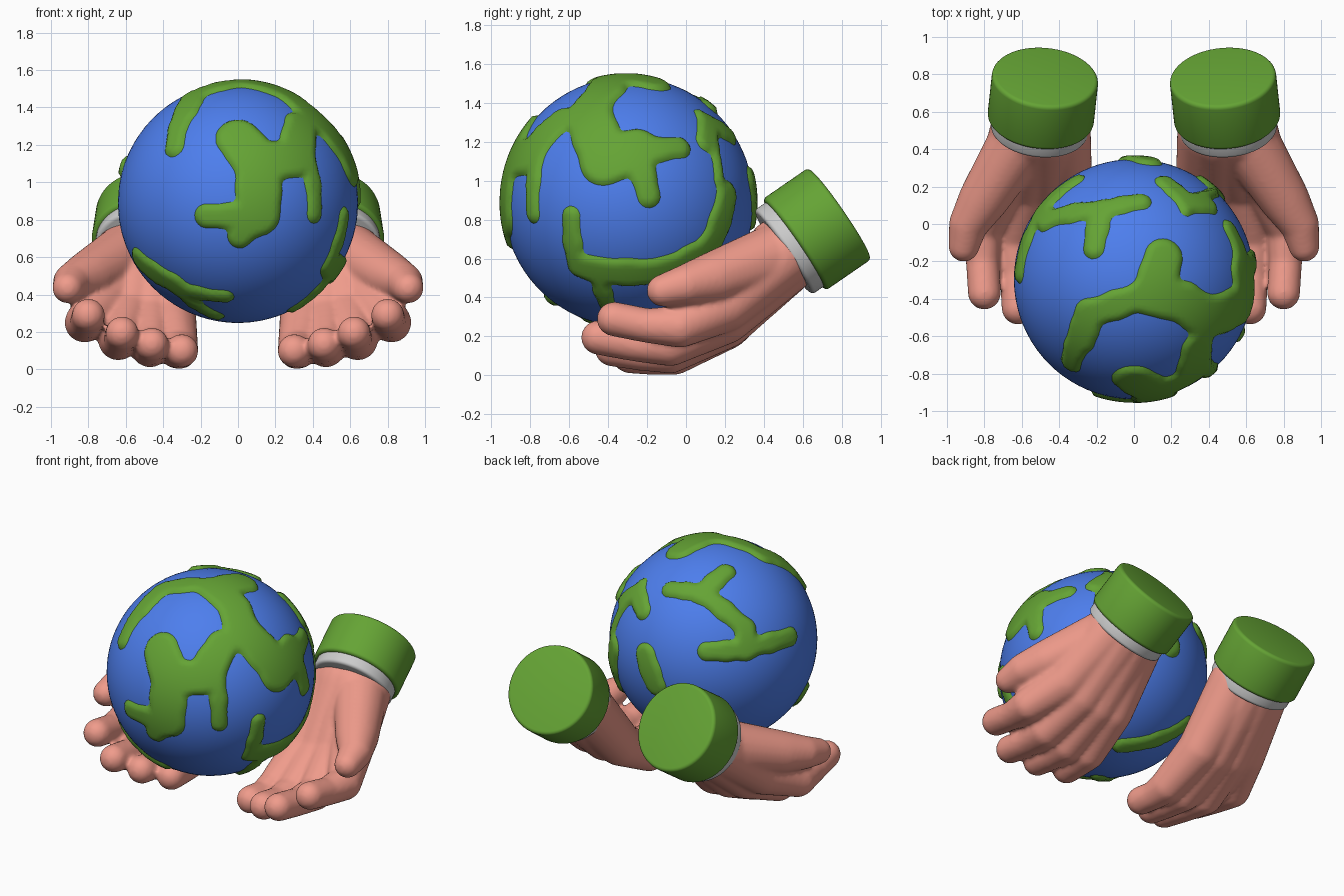
import bpy, bmesh, math
from mathutils import Vector, Matrix

if "Cube" in bpy.data.objects:
    bpy.data.objects.remove(bpy.data.objects["Cube"])

CENTER, R = Vector((0, -0.295, 0.89)), 0.642


def material(name, rgb):
    m = bpy.data.materials.new(name)
    m.diffuse_color = (*rgb, 1)
    m.use_nodes = True
    m.node_tree.nodes["Principled BSDF"].inputs["Base Color"].default_value = m.diffuse_color
    return m


BLUE = material("ocean_blue", (0.075, 0.21, 0.85))
GREEN = material("land_green", (0.13, 0.37, 0.035))
SKIN = material("skin", (0.87, 0.33, 0.26))


def make_object(name, bm, mat=None):
    me = bpy.data.meshes.new(name)
    bm.to_mesh(me)
    bm.free()
    for p in me.polygons:
        p.use_smooth = True
    ob = bpy.data.objects.new(name, me)
    bpy.context.collection.objects.link(ob)
    if mat:
        me.materials.append(mat)
    return ob


# ---------- globe ----------
bm = bmesh.new()
bmesh.ops.create_icosphere(bm, subdivisions=5, radius=R, matrix=Matrix.Translation(CENTER))
make_object("globe_ocean", bm, BLUE)


def view(azimuth, elevation, absolute=True):
    # right, up and outward axes of a view, and the globe centre in it
    a, e = math.radians(azimuth), math.radians(elevation)
    h, z = Vector((math.sin(a), -math.cos(a), 0)), Vector((0, 0, 1))
    right, up = Vector((math.cos(a), math.sin(a), 0)), z * math.cos(e) - h * math.sin(e)
    out = z * math.sin(e) + h * math.cos(e)
    return right, up, out, CENTER.dot(right) * absolute, CENTER.dot(up) * absolute


FRONT, SIDE, TOP = view(0, 0), view(90, 0), view(0, 90)
BACK, LOW = view(215, 27, False), view(145, -27, False)

# land strokes: view, half width, then across/up pairs
STROKES = [
    # main continent over the top
    (TOP, .105, .16, -.18, .1, -.38, .27, -.42, .4, -.52),
    (TOP, .075, -.28, -.62, -.24, -.48, .05, -.38),
    (FRONT, .06, -.28, 1.4, -.34, 1.19),
    # its front part and peninsula
    (FRONT, .12, 0, 1.24, .11, 1.1, .11, .83),
    (FRONT, .065, -.17, .82, .09, .82, .01, .71),
    (FRONT, .1, .11, 1.1, .3, 1.13, .34, 1.3),
    (FRONT, .05, .37, 1.15, .41, .83),
    # its right part
    (SIDE, .12, -.25, 1.16, -.42, 1.1, -.5, 1.35),
    (SIDE, .06, -.19, .92, -.25, 1.14, -.03, 1.17),
    # eastern land running under the globe
    (SIDE, .035, .07, 1.34, .17, 1.0),
    (SIDE, .08, .21, .92, .12, .66, -.1, .54, -.5, .55),
    (SIDE, .05, -.56, .55, -.59, .82),
    (FRONT, .045, .52, .55, .3, .33),
    (TOP, .06, .17, .22, .28, .12, .4, .1),
    # lower left land
    (FRONT, .08, -.52, .58, -.34, .46),
    (FRONT, .05, -.07, .39, -.34, .45, -.12, .29),
    # back lands
    (BACK, .06, .08, .4, -.07, .26, .2, .04, .2, -.09, -.04, -.1),
    (BACK, .055, -.07, .26, -.27, .29),
    (BACK, .06, .2, -.08, .48, 0),
    (BACK, .08, -.42, -.12, -.36, -.3),
    (LOW, .06, .1, -.46, .5, -.3),
]


def on_sphere(axes, a, b):
    a, b = a - axes[3], b - axes[4]
    depth = math.sqrt(max(R * R - a * a - b * b, 0))
    return (axes[0] * a + axes[1] * b + axes[2] * depth).normalized() * R


segments = []
for axes, r, *flat in STROKES:
    pts = [on_sphere(axes, a, b) for a, b in zip(flat[::2], flat[1::2])]
    for p, q in zip(pts, pts[1:]):
        m = ((p + q) / 2).normalized() * R       # arc in two pieces
        for u, v in ((p, m), (m, q)):
            reach = (v - u).length / 2 + r + 0.06
            segments.append((u, v - u, (v - u).length_squared, r, (u + v) / 2, reach * reach))


def inside(p, k=0.035):
    # smooth union of all strokes, positive on land
    best = -0.06
    for u, d, dd, r, mid, reach in segments:
        if (p - mid).length_squared > reach:
            continue
        t = min(max((p - u).dot(d) / dd, 0), 1)
        s = r - (p - u - d * t).length
        blend = max(k - abs(s - best), 0) / k
        best = max(s, best) + blend * blend * k / 4
    return best


bm = bmesh.new()
bmesh.ops.create_icosphere(bm, subdivisions=6, radius=R)
sea = set()
for v in bm.verts:
    d = inside(v.co)
    if d < -0.005:
        sea.add(v)
    lift = 0.02 * math.sin(min(max(d / 0.028, -1), 1) * math.pi / 2)
    v.co = CENTER + v.co * ((R + lift) / R)
gone = [f for f in bm.faces if all(v in sea for v in f.verts)]
bmesh.ops.delete(bm, geom=gone, context='FACES')
make_object("globe_land", bm, GREEN)

# ---------- hands: chains of rounded limbs, fused by remeshing ----------
# knuckle and fingertip from little finger to index finger
FINGERS = [
    ((.32, -.06, .11), (.30, -.29, .10)),
    ((.47, -.08, .118), (.46, -.38, .135)),
    ((.64, -.08, .155), (.62, -.45, .195)),
    ((.82, -.03, .25), (.80, -.37, .29)),
]


def hand_chains():
    for i, (knuckle, tip) in enumerate(FINGERS):
        k, t = Vector(knuckle), Vector(tip)
        w = Vector((.40 + .067 * i, .5, .62))
        palm = Vector(((w.x + k.x) / 2, .2, .35 * w.z + .65 * k.z - .02))
        bend = (k + t) / 2 - Vector((0, 0, .014))
        yield [(w, .2 if i in (1, 2) else .17), (palm, .138), (k, .108), (bend, .089), (t, .089)]
    # thumb
    yield [(Vector((.60, .46, .61)), .17), (Vector((.80, .14, .5)), .135),
           (Vector((.885, 0, .465)), .105), (Vector((.91, -.12, .435)), .083)]


def add_limb(bm, balls, side):
    tmp, hull = bmesh.new(), bmesh.new()
    for p, r in balls:
        at = Matrix.Translation((p.x * side, p.y, p.z))
        bmesh.ops.create_icosphere(tmp, subdivisions=3, radius=r, matrix=at)
    for v in tmp.verts:
        hull.verts.new(v.co)
    tmp.free()
    bmesh.ops.convex_hull(hull, input=hull.verts[:])
    bmesh.ops.delete(hull, geom=[v for v in hull.verts if not v.link_faces], context='VERTS')
    bmesh.ops.recalc_face_normals(hull, faces=hull.faces[:])
    me = bpy.data.meshes.new("limb")
    hull.to_mesh(me)
    hull.free()
    bm.from_mesh(me)
    bpy.data.meshes.remove(me)


def add_sleeve(name, side, start, end, radius, bevel, mat=None):
    a = Vector((.5, .555, .67))
    d = Vector((-.09, .82, .565)).normalized()
    p, q = a + d * start, a + d * end
    for v in (p, q, d):
        v.x *= side
    bm = bmesh.new()
    place = Matrix.Translation((p + q) / 2) @ d.to_track_quat('Z', 'Y').to_matrix().to_4x4()
    bmesh.ops.create_cone(bm, cap_ends=True, segments=64, radius1=radius, radius2=radius,
                          depth=end - start, matrix=place)
    rims = [e for e in bm.edges if any(len(f.verts) > 4 for f in e.link_faces)]
    bmesh.ops.bevel(bm, geom=rims, offset=bevel, segments=4, profile=0.5, affect='EDGES')
    make_object(name, bm, mat)


for side, label in ((1, "right"), (-1, "left")):
    bm = bmesh.new()
    for chain in hand_chains():
        for pair in zip(chain, chain[1:]):
            add_limb(bm, pair, side)
    hand = make_object(label + "_hand", bm, SKIN)
    remesh = hand.modifiers.new("fuse", 'REMESH')
    remesh.mode = 'VOXEL'
    remesh.voxel_size = 0.014
    remesh.use_smooth_shade = True
    soften = hand.modifiers.new("soften", 'SMOOTH')
    soften.factor, soften.iterations = 0.5, 8
    # shirt band and sleeve cuff
    add_sleeve(label + "_shirt_band", side, -.07, .03, .262, .02)
    add_sleeve(label + "_sleeve_cuff", side, 0, .285, .285, .022, GREEN)
